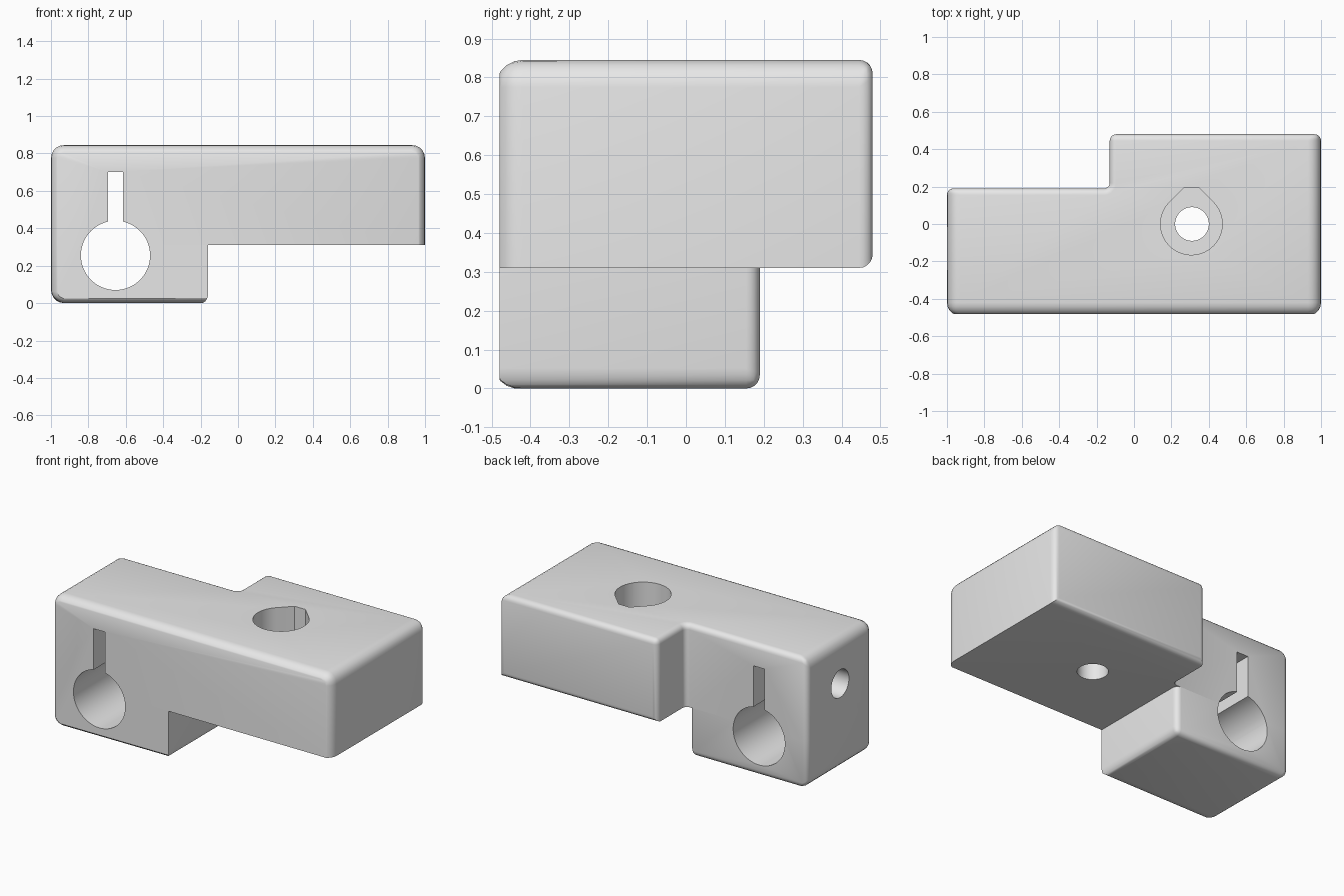
import bpy, bmesh, math
from mathutils import Matrix

if "Cube" in bpy.data.objects:
    bpy.data.objects.remove(bpy.data.objects["Cube"])

SPLIT, TOP = 0.31, 0.845      # underside of the arm, top of the block
FRONT = -0.48
R = 0.07                      # large edge radius; half of it on the small edges

grey = bpy.data.materials.new("plain grey")
grey.diffuse_color = (0.8, 0.8, 0.8, 1)
grey.use_nodes = True
grey.node_tree.nodes["Principled BSDF"].inputs["Base Color"].default_value = grey.diffuse_color


def add_object(name, bm):
    bmesh.ops.recalc_face_normals(bm, faces=bm.faces)
    me = bpy.data.meshes.new(name)
    bm.to_mesh(me)
    bm.free()
    me.materials.append(grey)
    ob = bpy.data.objects.new(name, me)
    bpy.context.collection.objects.link(ob)
    return ob


def prism(name, outline, z0, z1, weight=None):
    """Upright prism; weight(midpoint, is_vertical) sets edge rounding."""
    bm = bmesh.new()
    low = [bm.verts.new((x, y, z0)) for x, y in outline]
    high = [bm.verts.new((x, y, z1)) for x, y in outline]
    bm.faces.new(low[::-1])
    bm.faces.new(high)
    n = len(outline)
    for i in range(n):
        j = (i + 1) % n
        bm.faces.new((low[i], low[j], high[j], high[i]))
    if weight:
        layer = bm.edges.layers.float.new("bevel_weight_edge")
        for e in bm.edges:
            a, b = e.verts[0].co, e.verts[1].co
            e[layer] = weight((a + b) / 2, abs(a.z - b.z) > 0.1)
    return add_object(name, bm)


def box(name, x0, x1, y0, y1, z0, z1, weight=None):
    return prism(name, [(x0, y0), (x1, y0), (x1, y1), (x0, y1)], z0, z1, weight)


def cylinder(name, centre, radius, length, axis):
    bm = bmesh.new()
    rot = {"X": Matrix.Rotation(math.pi / 2, 4, "Y"),
           "Y": Matrix.Rotation(math.pi / 2, 4, "X"),
           "Z": Matrix.Identity(4)}[axis]
    bmesh.ops.create_cone(bm, cap_ends=True, segments=64, radius1=radius,
                          radius2=radius, depth=length,
                          matrix=Matrix.Translation(centre) @ rot)
    return add_object(name, bm)


def near(a, b):
    return abs(a - b) < 0.001


# Arm: L-shaped plan with a small fillet in the inner corner
def arm_weight(m, vertical):
    if vertical:
        if near(abs(m.x), 1):
            return 1 if m.y < 0 else 0.5
        return 0.5 if near(m.y, 0.48) else 0
    if near(m.z, SPLIT):
        return 0.5 if near(m.y, 0.48) else 0
    return 0.5 if m.y > 0.18 else 1


fillet = [(-0.16 + 0.03 * math.cos(a), 0.22 - 0.03 * math.sin(a))
          for a in (math.radians(18 * i) for i in range(6))]
arm = prism("upper_arm", [(-1, FRONT - 0.01), (1, FRONT - 0.01), (1, 0.48), (-0.13, 0.48)]
            + fillet + [(-1, 0.19)], SPLIT, TOP, arm_weight)


# Foot: block under the left end
def foot_weight(m, vertical):
    if near(m.z, SPLIT):
        return 0
    if vertical and m.x > -0.5 and m.y < 0:
        return 0
    return 0.5 if m.y > 0.18 or near(m.x, -0.16) else 1


foot = box("clamp_foot", -1, -0.16, FRONT - 0.01, 0.19, 0, SPLIT, foot_weight)

# Cutters: front face trim, rod bore with slot, clamp screw hole, mounting hole
trim = box("front_trim", -2, 2, -1, FRONT, -1, 2)
bore = cylinder("rod_bore", (-0.655, 0, 0.255), 0.185, 3, "Y")
slot = box("clamp_slot", -0.695, -0.615, -1.2, 1.2, 0.34, 0.70)
clamp_hole = cylinder("clamp_hole", (-0.75, -0.145, 0.56), 0.09, 1.0, "X")
mount_hole = cylinder("mount_hole", (0.31, 0, 0.5), 0.09, 2, "Z")

# Recess for the screw head: circle with a flattened 45 degree tip
cx, r = 0.307, 0.165
tip = r * math.sqrt(2) - 0.195
outline = [(cx + r * math.cos(a), r * math.sin(a))
           for a in (math.radians(135 + 270 * i / 48) for i in range(49))]
recess = prism("head_recess", outline + [(cx + tip, 0.195), (cx - tip, 0.195)], 0.5, 1.5)


def finish(ob, cutters):
    bev = ob.modifiers.new("round", "BEVEL")
    bev.limit_method = "WEIGHT"
    bev.width = R
    bev.segments = 5
    bev.use_clamp_overlap = False
    for c in cutters:
        mod = ob.modifiers.new(c.name, "BOOLEAN")
        mod.operation = "DIFFERENCE"
        mod.solver = "EXACT"
        mod.object = c
    bpy.context.view_layer.update()
    dg = bpy.context.evaluated_depsgraph_get()
    me = bpy.data.meshes.new_from_object(ob.evaluated_get(dg))
    ob.modifiers.clear()
    ob.data = me


finish(arm, [trim, bore, slot, clamp_hole, mount_hole, recess])
finish(foot, [trim, bore])

# Remove the hidden cap between foot and arm
bm = bmesh.new()
bm.from_mesh(foot.data)
caps = [f for f in bm.faces if all(near(v.co.z, SPLIT) for v in f.verts)]
bmesh.ops.delete(bm, geom=caps, context="FACES")
bm.to_mesh(foot.data)
bm.free()

for c in (trim, bore, slot, clamp_hole, mount_hole, recess):
    bpy.data.objects.remove(c)

# Smooth rounded edges, crisp corners
for ob in (arm, foot):
    ob.select_set(True)
bpy.context.view_layer.objects.active = arm
bpy.ops.object.shade_smooth_by_angle(angle=math.radians(30))
